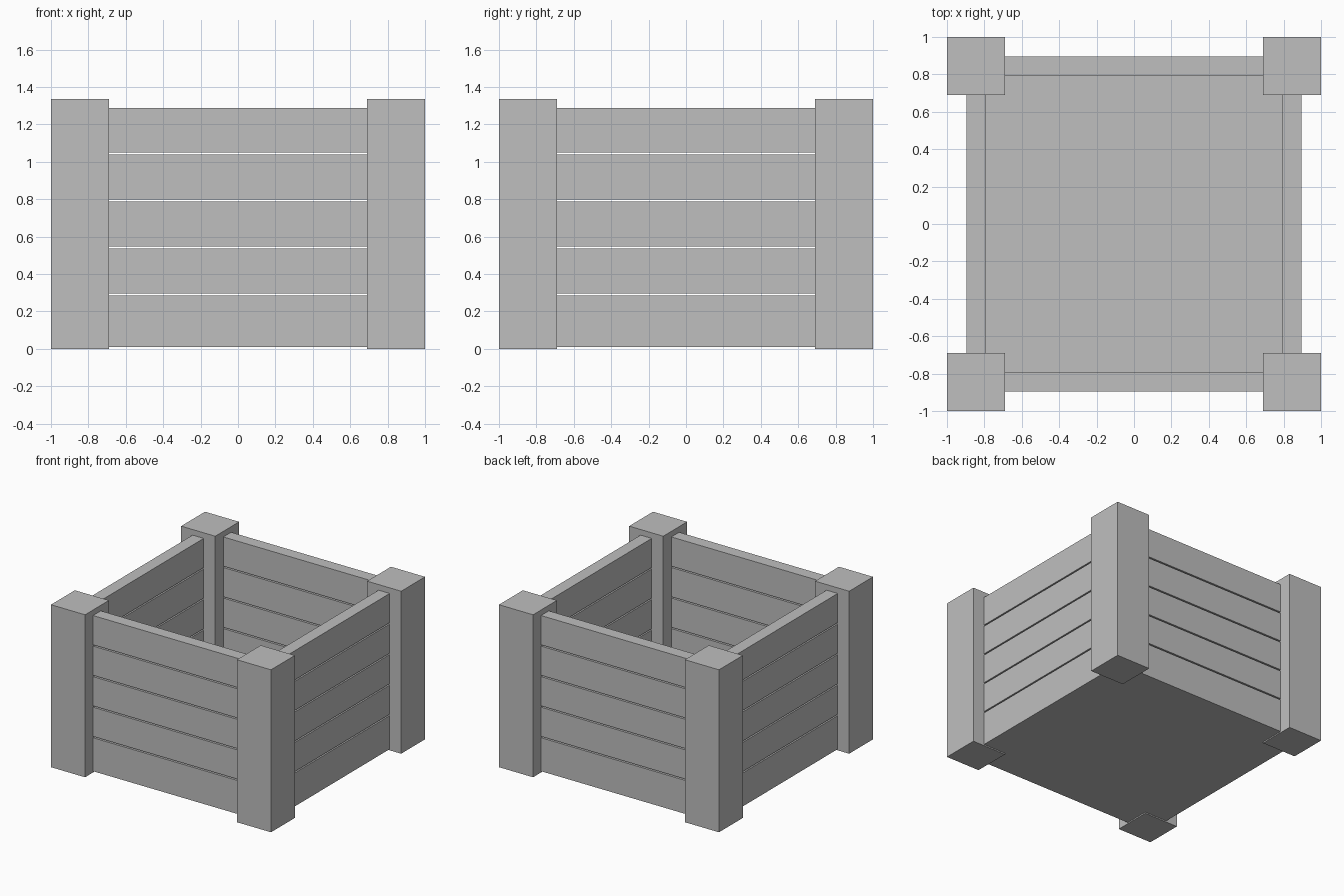
import bpy
from math import pi
from mathutils import Matrix, Vector

# Remove the default cube
cube = bpy.data.objects.get("Cube")
if cube:
    bpy.data.objects.remove(cube, do_unlink=True)

# Single flat material
GREY = (0.52, 0.52, 0.52, 1.0)
mat = bpy.data.materials.new("grey_wood")
mat.use_nodes = True
mat.diffuse_color = GREY
mat.node_tree.nodes["Principled BSDF"].inputs["Base Color"].default_value = GREY


def box(name, low, high, turn=0.0):
    """Box between two corners, turned about the z axis."""
    low, high = Vector(low), Vector(high)
    bpy.ops.mesh.primitive_cube_add(size=1)
    obj = bpy.context.object
    obj.name = name
    size = high - low
    obj.data.transform(Matrix.Rotation(turn, 4, "Z")
                       @ Matrix.Translation((low + high) / 2)
                       @ Matrix.Diagonal((*size, 1)))
    obj.data.materials.append(mat)
    return obj


POST_IN, POST_TOP = 0.69, 1.335
WALL_IN, WALL_OUT = 0.795, 0.896
FLOOR_LOW, FLOOR_TOP = 0.01, 0.045
PLANKS, PLANK_HEIGHT, PLANK_STEP = 5, 0.24, 0.251

# Floor panel between the posts
box("floor", (-WALL_OUT, -WALL_OUT, FLOOR_LOW), (WALL_OUT, WALL_OUT, FLOOR_TOP))

# Four sides, each with a corner post and a stack of planks
sides = ("front", "left", "back", "right")
corners = ("front_right", "front_left", "back_left", "back_right")
for i, (side, corner) in enumerate(zip(sides, corners)):
    turn = i * pi / 2
    box(corner + "_post", (-1, -1, 0), (-POST_IN, -POST_IN, POST_TOP), turn)
    for row in range(PLANKS):
        z = FLOOR_TOP + row * PLANK_STEP
        box(f"{side}_plank_{row + 1}", (-POST_IN, -WALL_OUT, z),
            (POST_IN, -WALL_IN, z + PLANK_HEIGHT), turn)
